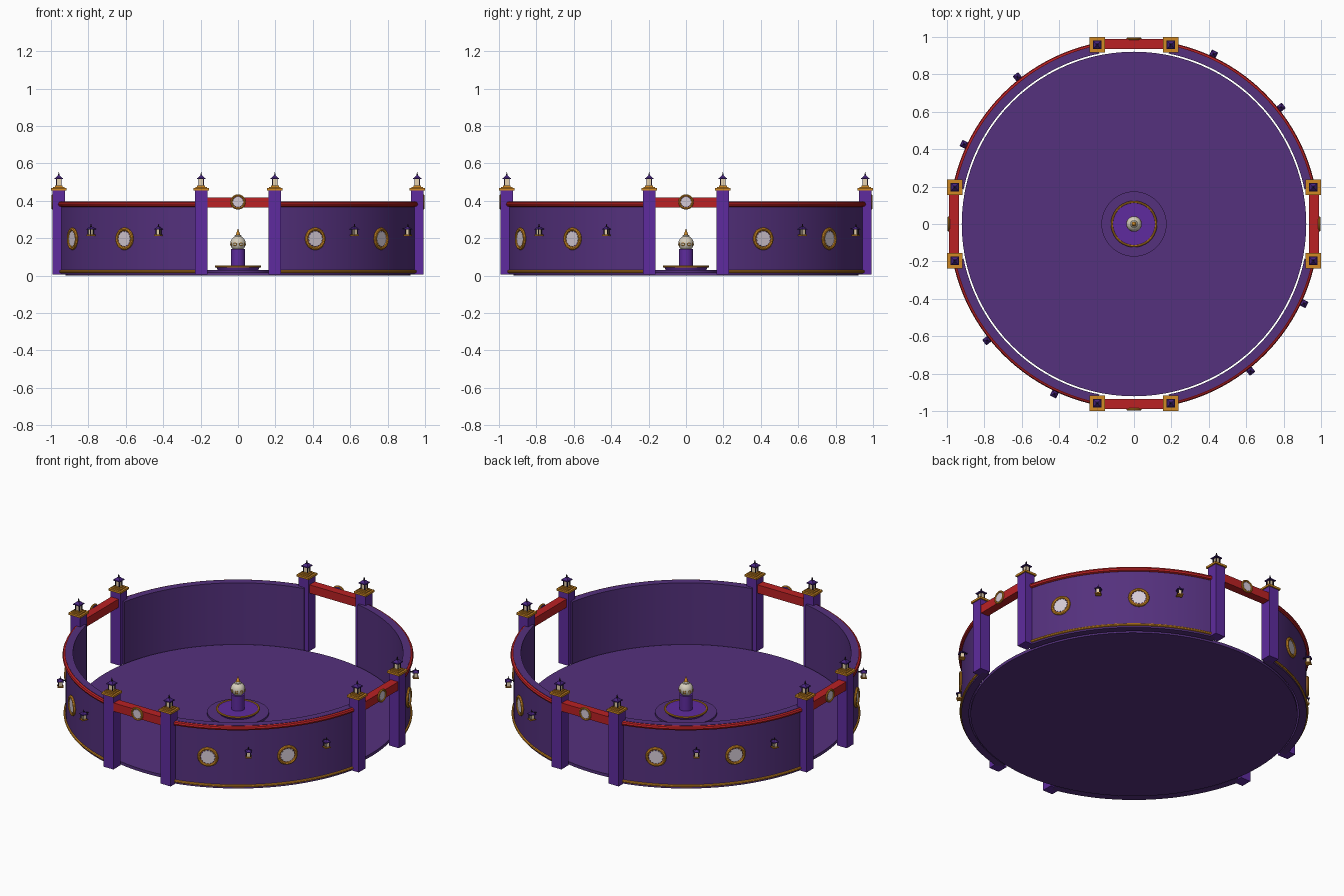
import bpy, bmesh, math
from mathutils import Matrix, Vector

if "Cube" in bpy.data.objects:
    bpy.data.objects.remove(bpy.data.objects["Cube"])

# palette (sRGB converted to linear)
def lin(c):
    return c / 12.92 if c <= 0.04045 else ((c + 0.055) / 1.055) ** 2.4

COLORS = {
    "wall_purple": (0.33, 0.19, 0.49), "post_purple": (0.37, 0.17, 0.62),
    "red": (0.73, 0.13, 0.14), "gold": (0.82, 0.54, 0.14),
    "cream": (0.84, 0.81, 0.74), "pale_lilac": (0.84, 0.80, 0.84),
    "roof_purple": (0.28, 0.14, 0.50), "dark_metal": (0.16, 0.11, 0.18),
    "lamp_glass": (0.90, 0.82, 0.68),
}
MATS = {}
for n, c in COLORS.items():
    m = bpy.data.materials.new(n)
    m.diffuse_color = (*[lin(v) for v in c], 1)
    m.use_nodes = True
    m.node_tree.nodes["Principled BSDF"].inputs["Base Color"].default_value = m.diffuse_color
    MATS[n] = m

T = Matrix.Translation
def RZ(a):
    return Matrix.Rotation(math.radians(a), 4, 'Z')
RX90 = Matrix.Rotation(math.pi / 2, 4, 'X')


class Part:
    """One object assembled from boxes and swept profiles."""
    def __init__(self, name, M=Matrix()):
        self.name, self.M, self.bm, self.slots = name, M, bmesh.new(), []

    def slot(self, mat):
        if mat not in self.slots:
            self.slots.append(mat)
        return self.slots.index(mat)

    def box(self, mat, w, d, z0, z1, x=0, y=0, top=1.0):
        i = self.slot(mat)
        r = bmesh.ops.create_cube(self.bm, size=1)
        for v in r["verts"]:
            k = top if v.co.z > 0 else 1
            v.co = Vector((x + v.co.x * w * k, y + v.co.y * d * k, z1 if v.co.z > 0 else z0))
        for f in {f for v in r["verts"] for f in v.link_faces}:
            f.material_index = i

    def sweep(self, mat, prof, a0=0, a1=360, n=48, closed=False):
        i, full = self.slot(mat), a1 - a0 >= 360
        cols = []
        for k in range(n + 1):
            a = math.radians(a0 + (a1 - a0) * k / n)
            cols.append([self.bm.verts.new((r * math.sin(a), -r * math.cos(a), z)) for r, z in prof])
        m = len(prof)
        for A, B in zip(cols, cols[1:]):
            for j in range(m if closed else m - 1):
                q = (j + 1) % m
                self.bm.faces.new((A[j], B[j], B[q], A[q])).material_index = i
        if closed and not full:
            for c in (cols[0], cols[-1]):
                self.bm.faces.new(c).material_index = i
        if full:
            bmesh.ops.remove_doubles(self.bm, verts=[v for c in cols for v in c], dist=1e-5)

    def star(self, mat, r0, r1, z, n=14):
        vs = []
        for k in range(2 * n):
            a, r = math.pi * k / n, (r0, r1)[k % 2]
            vs.append(self.bm.verts.new((r * math.cos(a), r * math.sin(a), z)))
        f = self.bm.faces.new(vs)
        f.material_index = self.slot(mat)
        low = bmesh.ops.extrude_face_region(self.bm, geom=[f])["geom"]
        for v in low:
            if isinstance(v, bmesh.types.BMVert):
                v.co.z -= 0.003

    def done(self, smooth=False):
        bmesh.ops.recalc_face_normals(self.bm, faces=self.bm.faces)
        me = bpy.data.meshes.new(self.name)
        self.bm.to_mesh(me)
        self.bm.free()
        me.transform(self.M)
        for s in self.slots:
            me.materials.append(MATS[s])
        ob = bpy.data.objects.new(self.name, me)
        bpy.context.collection.objects.link(ob)
        if smooth:
            bpy.ops.object.select_all(action='DESELECT')
            ob.select_set(True)
            bpy.context.view_layer.objects.active = ob
            bpy.ops.object.shade_smooth_by_angle(angle=math.radians(35))
        return ob


def circle(r, z, s, n=8):
    return [(r + s * math.cos(2 * math.pi * k / n), z + s * math.sin(2 * math.pi * k / n)) for k in range(n)]


def lantern(name, M):
    p = Part(name, M)
    p.box("gold", 0.042, 0.042, 0, 0.007)
    p.box("lamp_glass", 0.022, 0.022, 0.007, 0.042)
    for sx in (-1, 1):
        for sy in (-1, 1):
            p.box("dark_metal", 0.005, 0.005, 0.007, 0.042, sx * 0.013, sy * 0.013)
    p.box("roof_purple", 0.046, 0.046, 0.042, 0.047)
    p.box("roof_purple", 0.040, 0.040, 0.047, 0.060, top=0.35)
    p.box("dark_metal", 0.009, 0.009, 0.060, 0.080, top=0.2)
    p.done()


def medallion(name, M, s):
    p = Part(name, M @ RX90 @ Matrix.Scale(s, 4))
    p.sweep("gold", circle(0.051, 0.004, 0.009), n=32, closed=True)
    p.sweep("roof_purple", [(0, -0.004), (0.05, -0.004), (0.05, 0.004), (0, 0.004)], n=32)
    p.star("pale_lilac", 0.044, 0.037, 0.007)
    p.done(True)


# arena floor
p = Part("arena_floor")
p.sweep("wall_purple", [(0, 0), (0.921, 0), (0.921, 0.018), (0, 0.018)], n=96)
p.done(True)

for q in range(4):
    R = RZ(90 * q)
    # curved wall section with red cap rail and gold base strip
    p = Part("wall_section", R)
    p.sweep("wall_purple", [(0.93, 0.005), (0.973, 0.005), (0.973, 0.397), (0.93, 0.397)], 11.5, 78.5, 24, True)
    p.done(True)
    p = Part("top_rail", R)
    p.sweep("red", circle(0.975, 0.382, 0.014), 11.5, 78.5, 24, True)
    p.done(True)
    p = Part("base_strip", R)
    p.sweep("gold", circle(0.975, 0.022, 0.008), 11.5, 78.5, 24, True)
    p.done(True)

    # wall ornaments, alternating medallions and lanterns
    for a in (25, 51.6):
        medallion("wall_medallion", R @ RZ(a) @ T((0, -0.973, 0.197)), 1.0)
    for a in (38.4, 64.9):
        W = R @ RZ(a)
        lantern("wall_lantern", W @ T((0, -1.003, 0.213)) @ Matrix.Scale(0.8, 4))
        p = Part("lantern_bracket", W)
        p.box("dark_metal", 0.008, 0.034, 0.248, 0.253, y=-0.986)
        p.done()

    # gate posts with gold caps and lanterns
    for sx in (-1, 1):
        G = R @ T((sx * 0.197, -0.958, 0))
        p = Part("gate_post", G)
        p.box("post_purple", 0.068, 0.068, 0.005, 0.458)
        p.done()
        p = Part("post_cap", G)
        p.box("gold", 0.084, 0.084, 0.456, 0.468)
        p.box("gold", 0.060, 0.060, 0.468, 0.475)
        p.done()
        lantern("post_lantern", G @ T((0, 0, 0.474)))

    # gate lintel and its medallion
    p = Part("gate_lintel", R)
    p.box("red", 0.33, 0.052, 0.365, 0.417, y=-0.962)
    p.done()
    medallion("gate_medallion", R @ T((0, -0.988, 0.394)), 0.68)

# central plinth
p = Part("plinth")
p.sweep("wall_purple", [(0, 0.01), (0.174, 0.01), (0.174, 0.03), (0, 0.03)], n=48)
p.sweep("post_purple", [(0, 0.03), (0.108, 0.03), (0.118, 0.05), (0, 0.05)], n=48)
p.done(True)
p = Part("plinth_rim")
p.sweep("gold", circle(0.118, 0.049, 0.006), n=48, closed=True)
p.done(True)

# column and domed orb with spire
p = Part("column")
p.sweep("post_purple", [(0, 0.05), (0.038, 0.05), (0.038, 0.141), (0, 0.141)], n=24)
p.done(True)
p = Part("orb")
p.sweep("cream", [(0.041 * math.sin(math.pi * k / 16), 0.172 - 0.041 * math.cos(math.pi * k / 16))
                  for k in range(17)], n=32)
p.done(True)
p = Part("orb_spire")
p.sweep("cream", [(0.02, 0.205), (0.018, 0.214), (0.012, 0.218)], n=16)
p.sweep("gold", [(0.013, 0.214), (0.009, 0.226), (0, 0.252)], n=16)
p.done(True)

# small round studs around the orb
for k in range(8):
    p = Part("orb_stud", RZ(22.5 + 45 * k) @ T((0, -0.039, 0.168)) @ RX90)
    p.sweep("gold", circle(0.008, 0.001, 0.002, 6), n=12, closed=True)
    p.done()
